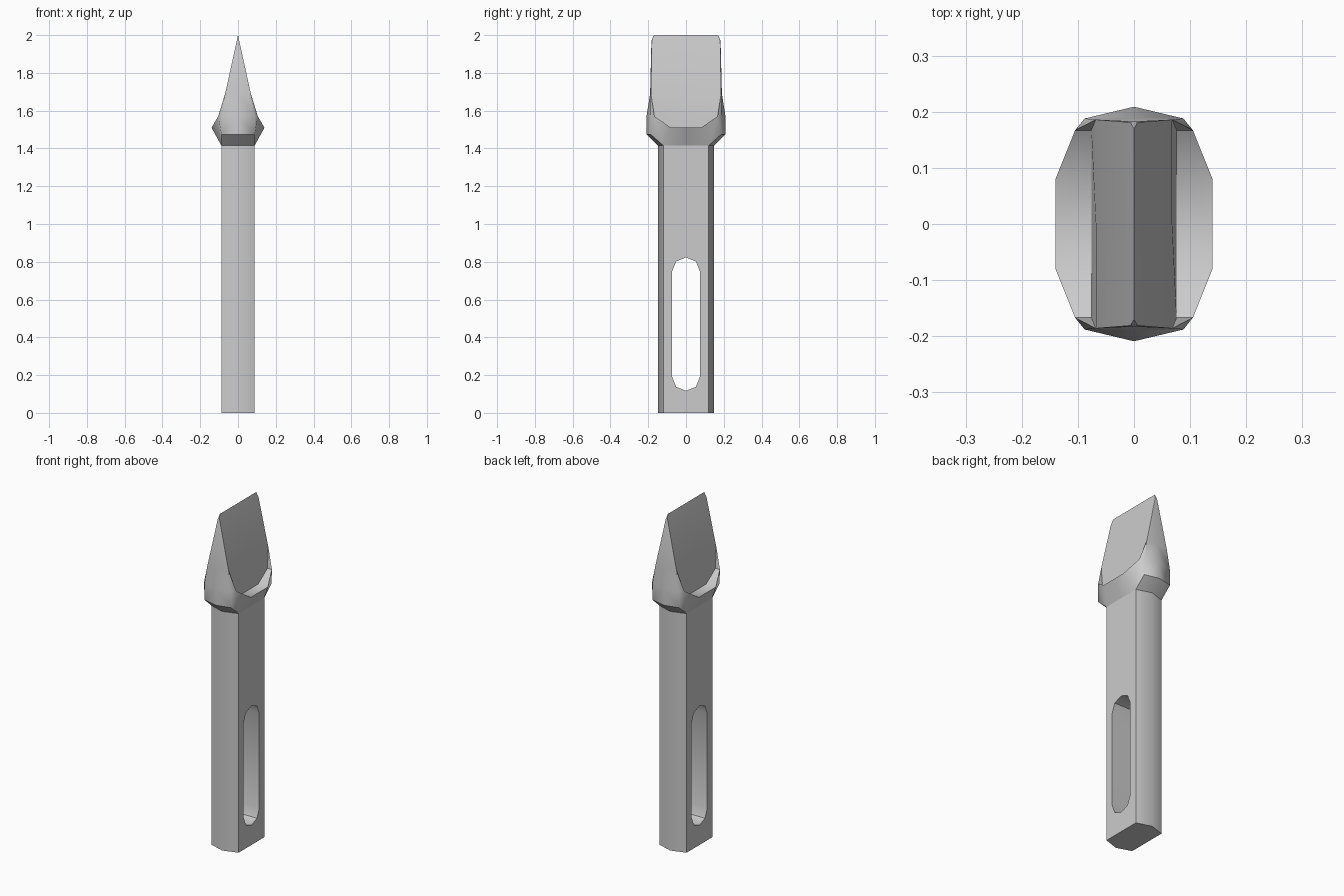
import bpy, bmesh, math

if "Cube" in bpy.data.objects:
    bpy.data.objects.remove(bpy.data.objects["Cube"])

steel = bpy.data.materials.new("grey_steel")
steel.diffuse_color = (0.6, 0.6, 0.6, 1)
steel.use_nodes = True
steel.node_tree.nodes["Principled BSDF"].inputs["Base Color"].default_value = steel.diffuse_color


def finish(name, bm):
    bmesh.ops.remove_doubles(bm, verts=bm.verts, dist=0.0005)
    bmesh.ops.recalc_face_normals(bm, faces=bm.faces)
    me = bpy.data.meshes.new(name)
    bm.to_mesh(me)
    bm.free()
    ob = bpy.data.objects.new(name, me)
    bpy.context.collection.objects.link(ob)
    me.materials.append(steel)
    return ob


def prism(name, points, offset):
    """Closed prism from a 3D outline swept along an offset vector."""
    bm = bmesh.new()
    face = bm.faces.new([bm.verts.new(p) for p in points])
    out = bmesh.ops.extrude_face_region(bm, geom=[face])
    verts = [g for g in out["geom"] if isinstance(g, bmesh.types.BMVert)]
    bmesh.ops.translate(bm, verts=verts, vec=offset)
    return finish(name, bm)


def smooth(ob, degrees):
    bpy.ops.object.select_all(action='DESELECT')
    ob.select_set(True)
    bpy.context.view_layer.objects.active = ob
    bpy.ops.object.shade_smooth_by_angle(angle=math.radians(degrees))


# shaft: six-sided bar, pointed slightly at front and back
BASE = 1.415
outline = [(0.088, -0.12), (0.088, 0.12), (0, 0.148),
           (-0.088, 0.12), (-0.088, -0.12), (0, -0.148)]
shaft = prism("shaft", [(x, y, 0) for x, y in outline], (0, 0, BASE))

# slot through the shaft, with rounded ends
end = [(-0.073, 0.073), (-0.052, 0.021), (0, 0), (0.052, 0.021), (0.073, 0.073)]
slot = [(y, 0.117 + h) for y, h in end] + [(-y, 0.823 - h) for y, h in end]
cutter = prism("slot_cutter", [(-0.3, y, z) for y, z in slot], (0.6, 0, 0))
mod = shaft.modifiers.new("slot", 'BOOLEAN')
mod.object = cutter
mod.solver = 'EXACT'
bpy.context.view_layer.objects.active = shaft
bpy.ops.object.modifier_apply(modifier=mod.name)
bpy.data.objects.remove(cutter)
smooth(shaft, 44)

# head: one quarter of the collar and wedge blade, mirrored in x and y
P = {
    # neck where the head meets the shaft
    "n0": (0.088, 0, BASE), "n1": (0.088, 0.12, BASE), "n2": (0, 0.148, BASE),
    # outer rim of the side ledge
    "o0": (0.14, 0, 1.51), "o1": (0.14, 0.08, 1.51), "o2": (0.105, 0.167, 1.57),
    # collar front, lower and upper
    "f1": (0.088, 0.188, 1.475), "fc": (0, 0.209, 1.475),
    "g1": (0.088, 0.188, 1.57), "gc": (0, 0.209, 1.57),
    # foot of the blade
    "i0": (0.076, 0, 1.51), "i1": (0.076, 0.08, 1.51), "i2": (0.076, 0.167, 1.57),
    "i3": (0.068, 0.186, 1.69), "ib": (0.068, 0, 1.69), "hc": (0, 0.19, 1.69),
    # cutting edge
    "e1": (0.0066, 0.181, 1.97), "ec": (0, 0.183, 1.97),
    "a0": (0, 0, 2), "a1": (0, 0.17, 2),
}
FACES = ["n0 n1 o1 o0", "n1 f1 o2 o1", "n1 n2 fc f1", "f1 fc gc g1", "f1 g1 o2",
         "g1 gc hc i3", "g1 i3 o2", "o0 o1 i1 i0", "o1 o2 i2 i1", "o2 i3 i2",
         "i0 i1 i2 i3 ib", "ib i3 e1 a1 a0", "i3 hc ec e1", "e1 ec a1"]
bm = bmesh.new()
for sx in (1, -1):
    for sy in (1, -1):
        v = {k: bm.verts.new((x * sx, y * sy, z)) for k, (x, y, z) in P.items()}
        for f in FACES:
            bm.faces.new([v[k] for k in f.split()])
head = finish("blade_head", bm)
smooth(head, 38)
